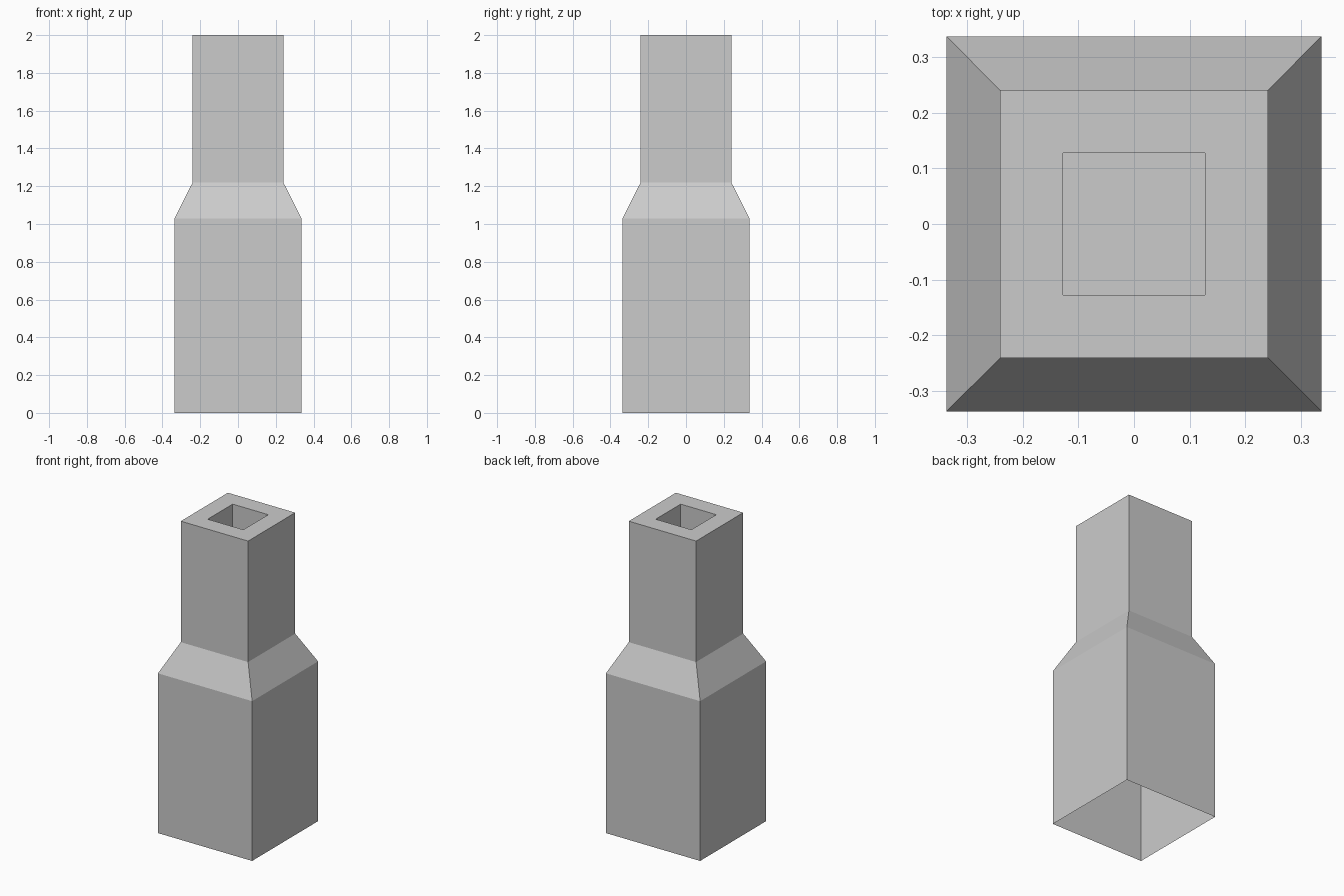
import bpy, bmesh

if "Cube" in bpy.data.objects:
    bpy.data.objects.remove(bpy.data.objects["Cube"])

# Square rings (half width, height) from the open base, up the outside, then down the flue
RINGS = [(0.336, 0.0), (0.336, 1.03), (0.24, 1.22), (0.24, 2.0), (0.127, 2.0), (0.127, 1.5)]


def square_ring(bm, half, z):
    return [bm.verts.new((sx * half, sy * half, z))
            for sx, sy in ((-1, -1), (1, -1), (1, 1), (-1, 1))]


# Chimney shell: tapered square stack with a recessed flue and open underside
bm = bmesh.new()
loops = [square_ring(bm, half, z) for half, z in RINGS]
for low, high in zip(loops, loops[1:]):
    for i in range(4):
        j = (i + 1) % 4
        bm.faces.new((low[i], low[j], high[j], high[i]))
# Flue floor
bm.faces.new(loops[-1])

mesh = bpy.data.meshes.new("chimney_stack")
bm.to_mesh(mesh)
bm.free()
chimney = bpy.data.objects.new("chimney_stack", mesh)
bpy.context.collection.objects.link(chimney)
